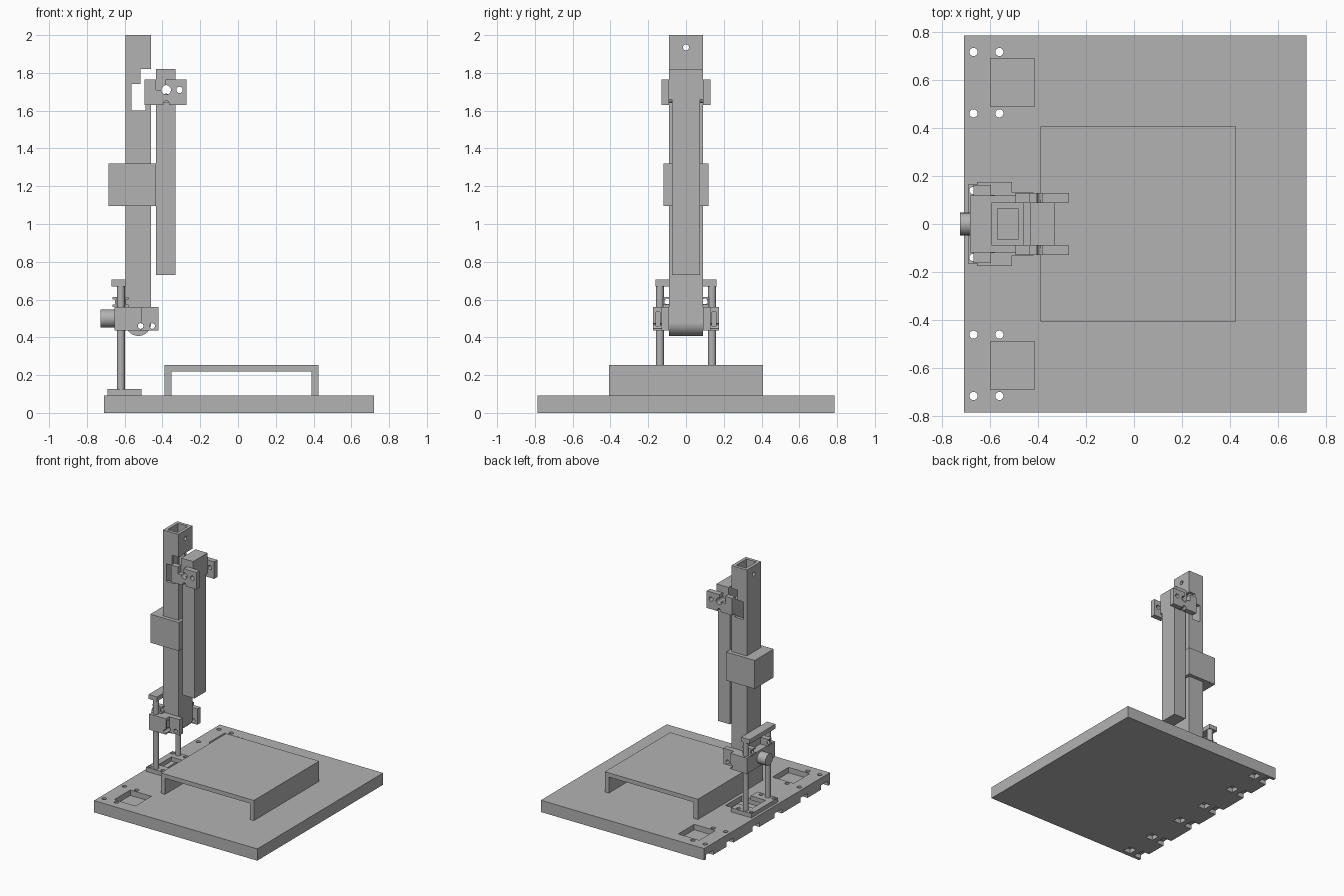
import bpy, math
from mathutils import Vector

old = bpy.data.objects.get("Cube")
if old:
    bpy.data.objects.remove(old, do_unlink=True)

GREY = (0.45, 0.45, 0.45, 1.0)
grey = bpy.data.materials.new("plain grey")
grey.use_nodes = True
grey.diffuse_color = GREY
bsdf = next(n for n in grey.node_tree.nodes if n.type == "BSDF_PRINCIPLED")
bsdf.inputs["Base Color"].default_value = GREY
bsdf.inputs["Roughness"].default_value = 0.6


def box(name, x, y, z):
    """Box from three (low, high) ranges."""
    bpy.ops.mesh.primitive_cube_add(size=1)
    o = bpy.context.object
    o.name = name
    for v in o.data.vertices:
        v.co = Vector([r[0] if c < 0 else r[1] for c, r in zip(v.co, (x, y, z))])
    o.data.materials.append(grey)
    return o


def rod(name, axis, start, length, radius, sides=32):
    """Cylinder running from a start point along a positive axis."""
    turn = {"x": (0, math.pi / 2, 0), "y": (math.pi / 2, 0, 0), "z": (0, 0, 0)}[axis]
    mid = Vector(start)
    mid["xyz".index(axis)] += length / 2
    bpy.ops.mesh.primitive_cylinder_add(vertices=sides, radius=radius, depth=length,
                                        location=mid, rotation=turn)
    o = bpy.context.object
    o.name = name
    bpy.ops.object.transform_apply(location=True, rotation=True, scale=True)
    o.data.materials.append(grey)
    return o


def combine(target, tools, operation="DIFFERENCE"):
    """Apply boolean tools one after another and remove them."""
    bpy.context.view_layer.objects.active = target
    for t in tools:
        m = target.modifiers.new("shape", "BOOLEAN")
        m.operation, m.solver, m.object = operation, "EXACT", t
        bpy.ops.object.modifier_apply(modifier=m.name)
        bpy.data.objects.remove(t, do_unlink=True)
    return target


def smooth(o):
    bpy.ops.object.select_all(action="DESELECT")
    o.select_set(True)
    bpy.context.view_layer.objects.active = o
    bpy.ops.object.shade_smooth_by_angle(angle=math.radians(30))


def span(side, near, far):
    """Range in y mirrored to the chosen side."""
    return tuple(sorted((side * near, side * far)))


# Base board with pockets, screw holes and nut slots under the back edge
base = box("base_board", (-0.71, 0.72), (-0.787, 0.787), (0, 0.093))
cuts = [box("pocket", (-0.6, -0.415), (y - 0.1, y + 0.1), (0.05, 0.2))
        for y in (-0.59, 0, 0.59)]
for y in (-0.718, -0.462, -0.14, 0.14, 0.462, 0.718):
    for x in (-0.67, -0.562):
        cuts.append(rod("screw_hole", "z", (x, y, -0.1), 0.3, 0.017, 20))
    cuts.append(box("nut_slot", (-0.8, -0.64), (y - 0.045, y + 0.045), (-0.1, 0.035)))
    cuts.append(box("nut_trap", (-0.595, -0.53), (y - 0.035, y + 0.035), (-0.1, 0.035)))
smooth(combine(base, cuts))

# Work table: a bridge open at the front and back
table = box("work_table", (-0.39, 0.425), (-0.408, 0.408), (0.093, 0.253))
combine(table, [box("opening", (-0.353, 0.39), (-1, 1), (0.05, 0.22))])

# Hollow post with a rounded foot and hooked side slots
post = box("post", (-0.595, -0.46), (-0.089, 0.089), (0.475, 2.0))
combine(post, [rod("foot_round", "y", (-0.5275, -0.089, 0.475), 0.178, 0.0675, 48)], "UNION")
combine(post, [
    box("bore", (-0.57, -0.485), (-0.064, 0.064), (0.56, 2.2)),
    box("slot_mouth", (-0.515, -0.4), (-0.2, 0.2), (1.73, 1.82)),
    box("slot_well", (-0.565, -0.49), (-0.2, 0.2), (1.6, 1.74)),
    rod("top_hole", "x", (-0.7, 0, 1.935), 0.4, 0.016, 20),
    rod("pivot_hole", "y", (-0.515, -0.2, 0.46), 0.4, 0.015, 20),
])
smooth(post)

# Collar around the post
collar = box("post_collar", (-0.685, -0.435), (-0.119, 0.119), (1.095, 1.32))
combine(collar, [box("collar_bore", (-0.595, -0.46), (-0.089, 0.089), (1, 1.5))])

# Hanging arm with a wider head
arm = box("hanging_arm", (-0.435, -0.33), (-0.073, 0.073), (0.73, 1.7))
combine(arm, [box("head", (-0.435, -0.33), (-0.09, 0.09), (1.66, 1.82))], "UNION")
combine(arm, [rod("arm_hole", "y", (-0.38, -0.2, 1.71), 0.4, 0.025, 24)])
smooth(arm)

for s, tag in ((1, "back"), (-1, "front")):
    # Bracket plates on the arm head
    plate = box(tag + "_arm_bracket", (-0.495, -0.272), span(s, 0.09, 0.13), (1.63, 1.765))
    smooth(combine(plate, [
        rod("main_hole", "y", (-0.38, -0.2, 1.71), 0.4, 0.025, 24),
        rod("end_hole", "y", (-0.31, -0.2, 1.71), 0.4, 0.017, 20),
        rod("low_hole", "y", (-0.38, -0.2, 1.637), 0.4, 0.016, 20),
        box("notch", (-0.435, -0.385), (-0.2, 0.2), (1.71, 1.8)),
    ]))
    # Pin resting in the post slot
    smooth(rod(tag + "_hook_pin", "y", (-0.38, s * 0.08 - 0.02, 1.665), 0.04, 0.025))

    # Guide rods
    smooth(rod(tag + "_guide_rod", "z", (-0.62, s * 0.138, 0.11), 0.57, 0.021))

    # Small drilled tabs on the carriage
    tab = box(tag + "_carriage_tab", (-0.665, -0.58), span(s, 0.08, 0.122), (0.56, 0.613))
    smooth(combine(tab, [
        rod("tab_hole", "x", (-0.7, s * 0.1, 0.59), 0.2, 0.015, 20),
        box("waist", (-0.7, -0.652), (-0.2, 0.2), (0.575, 0.6)),
        box("waist", (-0.593, -0.5), (-0.2, 0.2), (0.575, 0.6)),
    ]))

# Carriage that holds the foot of the post
carriage = box("carriage", (-0.655, -0.595), (-0.175, 0.175), (0.435, 0.56))
for s in (1, -1):
    combine(carriage, [
        box("cheek", (-0.62, -0.51), span(s, 0.091, 0.175), (0.435, 0.56)),
        box("lug", (-0.53, -0.42), span(s, 0.091, 0.131), (0.435, 0.56)),
    ], "UNION")
combine(carriage, [rod("lug_hole", "y", (x, -0.3, 0.46), 0.6, 0.015, 20)
                   for x in (-0.515, -0.455)]
        + [box("rod_slot", (-0.6, -0.4), span(s, 0.137, 0.16), (0.46, 0.535))
           for s in (1, -1)])
smooth(carriage)

# Knob behind the carriage
smooth(rod("knob", "x", (-0.727, 0, 0.5), 0.08, 0.047, 48))

# Top tie bar and foot plate of the guide
box("guide_tie_bar", (-0.67, -0.596), (-0.162, 0.162), (0.67, 0.705))
foot = box("guide_foot", (-0.69, -0.51), (-0.166, 0.166), (0.093, 0.126))
combine(foot, [box("foot_opening", (-0.64, -0.5), (-0.08, 0.08), (0.05, 0.2))]
        + [rod("foot_hole", "z", (x, y, 0.05), 0.2, 0.015, 20)
           for x in (-0.672, -0.56) for y in (-0.14, 0.14)])
smooth(foot)
